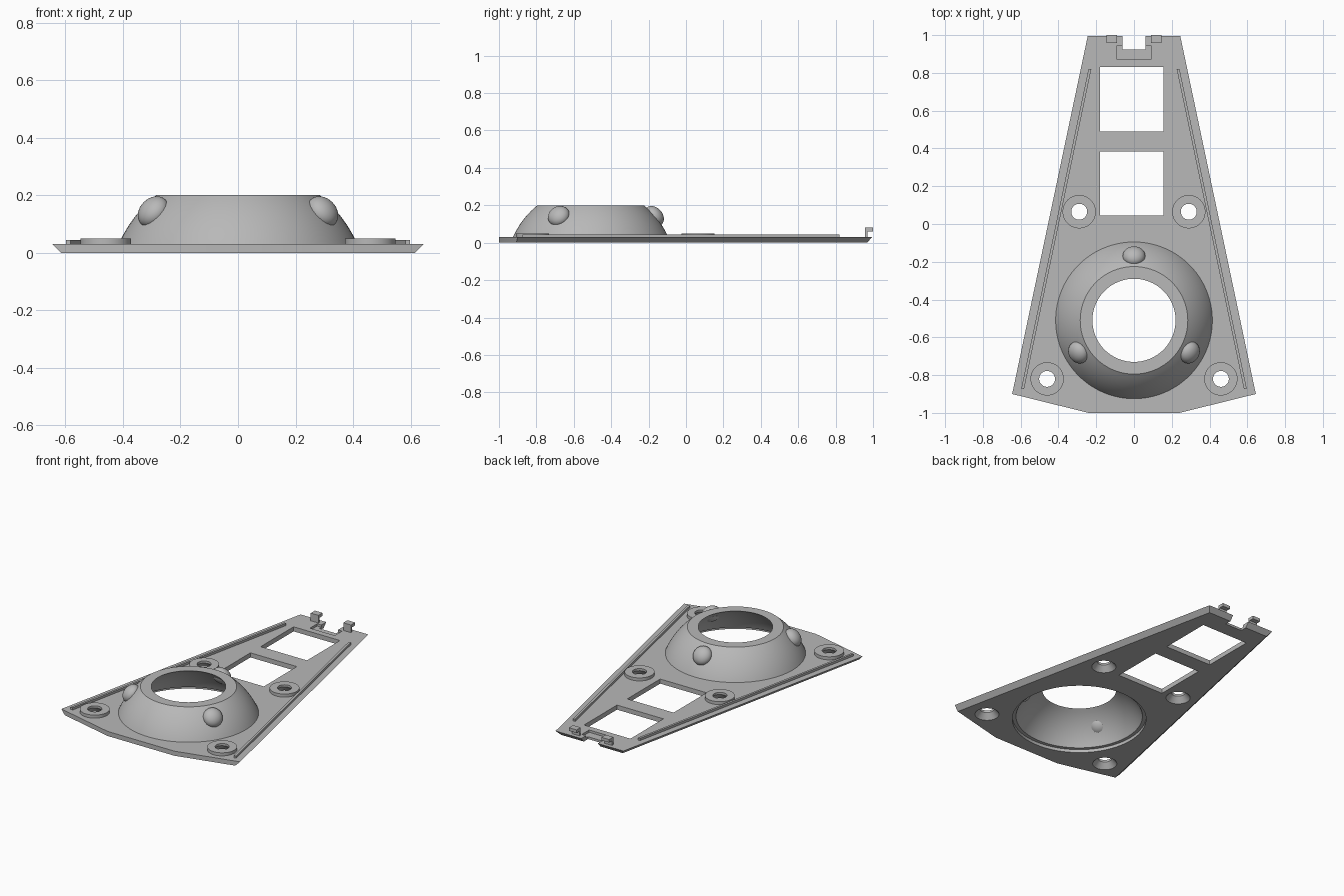
import bpy, bmesh, math
from mathutils import Vector, Matrix

cube = bpy.data.objects.get("Cube")
if cube:
    bpy.data.objects.remove(cube, do_unlink=True)

grey = bpy.data.materials.new("plain grey")
grey.use_nodes = True
COLOUR = (0.48, 0.48, 0.48, 1)
grey.diffuse_color = COLOUR
grey.node_tree.nodes["Principled BSDF"].inputs["Base Color"].default_value = COLOUR


def finish(name, bm, smooth=False):
    bmesh.ops.recalc_face_normals(bm, faces=bm.faces)
    mesh = bpy.data.meshes.new(name)
    bm.to_mesh(mesh)
    bm.free()
    ob = bpy.data.objects.new(name, mesh)
    bpy.context.collection.objects.link(ob)
    mesh.materials.append(grey)
    if smooth:
        shade(ob)
    return ob


def activate(ob):
    bpy.ops.object.select_all(action="DESELECT")
    ob.select_set(True)
    bpy.context.view_layer.objects.active = ob


def shade(ob):
    activate(ob)
    bpy.ops.object.shade_smooth_by_angle(angle=math.radians(30))


def loft(name, bottom, top, z0, z1):
    """Solid between two outlines with the same number of points."""
    bm = bmesh.new()
    low = [bm.verts.new((x, y, z0)) for x, y in bottom]
    high = [bm.verts.new((x, y, z1)) for x, y in top]
    bm.faces.new(low)
    bm.faces.new(high)
    n = len(low)
    for i in range(n):
        j = (i + 1) % n
        bm.faces.new((low[i], low[j], high[j], high[i]))
    return finish(name, bm)


def box(name, x0, x1, y0, y1, z0, z1):
    outline = [(x0, y0), (x1, y0), (x1, y1), (x0, y1)]
    return loft(name, outline, outline, z0, z1)


def lathe(name, profile, x, y, closed=False, steps=64):
    """Revolve (radius, z) points; open profiles get flat caps."""
    bm = bmesh.new()
    rings = []
    for r, z in profile:
        rings.append([bm.verts.new((x + r * math.cos(math.tau * k / steps),
                                    y + r * math.sin(math.tau * k / steps), z))
                      for k in range(steps)])
    pairs = list(zip(rings, rings[1:]))
    if closed:
        pairs.append((rings[-1], rings[0]))
    else:
        bm.faces.new(rings[0])
        bm.faces.new(rings[-1])
    for a, b in pairs:
        for k in range(steps):
            m = (k + 1) % steps
            bm.faces.new((a[k], a[m], b[m], b[k]))
    return finish(name, bm, True)


def cut(ob, cutters):
    activate(ob)
    for c in cutters:
        mod = ob.modifiers.new("cut", "BOOLEAN")
        mod.operation = "DIFFERENCE"
        mod.solver = "EXACT"
        mod.object = c
        bpy.ops.object.modifier_apply(modifier=mod.name)
    shade(ob)


def mirrored(half):
    return half + [(-x, y) for x, y in reversed(half)]


# Base plate, undercut along the sides and back
plate = loft("base_plate",
             mirrored([(0.24, -1), (0.615, -0.907), (0.222, 0.968)]),
             mirrored([(0.24, -1), (0.645, -0.9), (0.245, 0.995)]), 0, 0.03)

# Screw bosses with countersunk holes
DOME_Y = -0.51
screws = [(s * x, y) for s in (-1, 1) for x, y in ((0.29, 0.065), (0.46, -0.82))]
holes = []
for x, y in screws:
    hole = lathe("screw_hole_cutter",
                 [(0.081, -0.01), (0.042, 0.036), (0.042, 0.1)], x, y, steps=40)
    boss = lathe("screw_boss", [(0.088, 0.02), (0.088, 0.05)], x, y)
    cut(boss, [hole])
    holes.append(hole)

# Openings in the plate: dome, two windows, notch and its shallow recess
cutters = holes + [
    lathe("dome_cutter", [(0.4, -0.1), (0.4, 0.1)], 0, DOME_Y, steps=96),
    box("window_cutter", -0.18, 0.155, 0.49, 0.83, -0.1, 0.1),
    box("window_cutter", -0.18, 0.155, 0.045, 0.385, -0.1, 0.1),
    box("notch_cutter", -0.06, 0.06, 0.925, 1.1, -0.1, 0.1),
    box("recess_cutter", -0.09, 0.09, 0.87, 0.945, 0.015, 0.1),
]
cut(plate, cutters)
for c in cutters:
    bpy.data.objects.remove(c, do_unlink=True)

# Domed ring, a slice of a hollow sphere whose centre lies under the plate
CENTRE_Z = -0.153


def arc(radius, z0, z1, n=12):
    zs = [z0 + (z1 - z0) * i / n for i in range(n + 1)]
    return [(math.sqrt(radius ** 2 - (z - CENTRE_Z) ** 2), z) for z in zs]


profile = [(0.413, 0.02)] + arc(0.416, 0.02, 0.2) + arc(0.4535, 0.2, 0.029)
lathe("domed_ring", profile, 0, DOME_Y, closed=True, steps=96)

# Three rounded studs set into the dome, flattened along its surface normal
for angle in (90, 210, 330):
    a = math.radians(angle)
    out = Vector((math.cos(a), math.sin(a), 0))
    normal = out * 0.763 + Vector((0, 0, 0.646))
    place = out * 0.34 + Vector((0, DOME_Y, 0.142))
    bm = bmesh.new()
    bmesh.ops.create_uvsphere(bm, u_segments=32, v_segments=16, radius=0.06)
    turn = normal.to_track_quat("Z", "Y").to_matrix().to_4x4()
    bm.transform(Matrix.Translation(place) @ turn @ Matrix.Diagonal((1, 1, 0.75, 1)))
    finish("dome_stud", bm, True)

# Side rails and back hooks, one of each per side
for s, side in ((1, "left"), (-1, "right")):
    rail = [(s * x, y) for x, y in
            ((0.582, -0.873), (0.597, -0.873), (0.241, 0.82), (0.226, 0.82))]
    loft(side + "_rail", rail, rail, 0.025, 0.045)
    x0, x1 = sorted((s * 0.09, s * 0.145))
    hook = [(0.957, 0.025), (0.97, 0.025), (0.97, 0.06),
            (1, 0.06), (1, 0.08), (0.957, 0.08)]
    bm = bmesh.new()
    face = bm.faces.new([bm.verts.new((x0, y, z)) for y, z in hook])
    moved = bmesh.ops.extrude_face_region(bm, geom=[face])["geom"]
    bmesh.ops.translate(bm, vec=(x1 - x0, 0, 0),
                        verts=[g for g in moved if isinstance(g, bmesh.types.BMVert)])
    bm.faces.ensure_lookup_table()
    finish(side + "_hook", bm)
